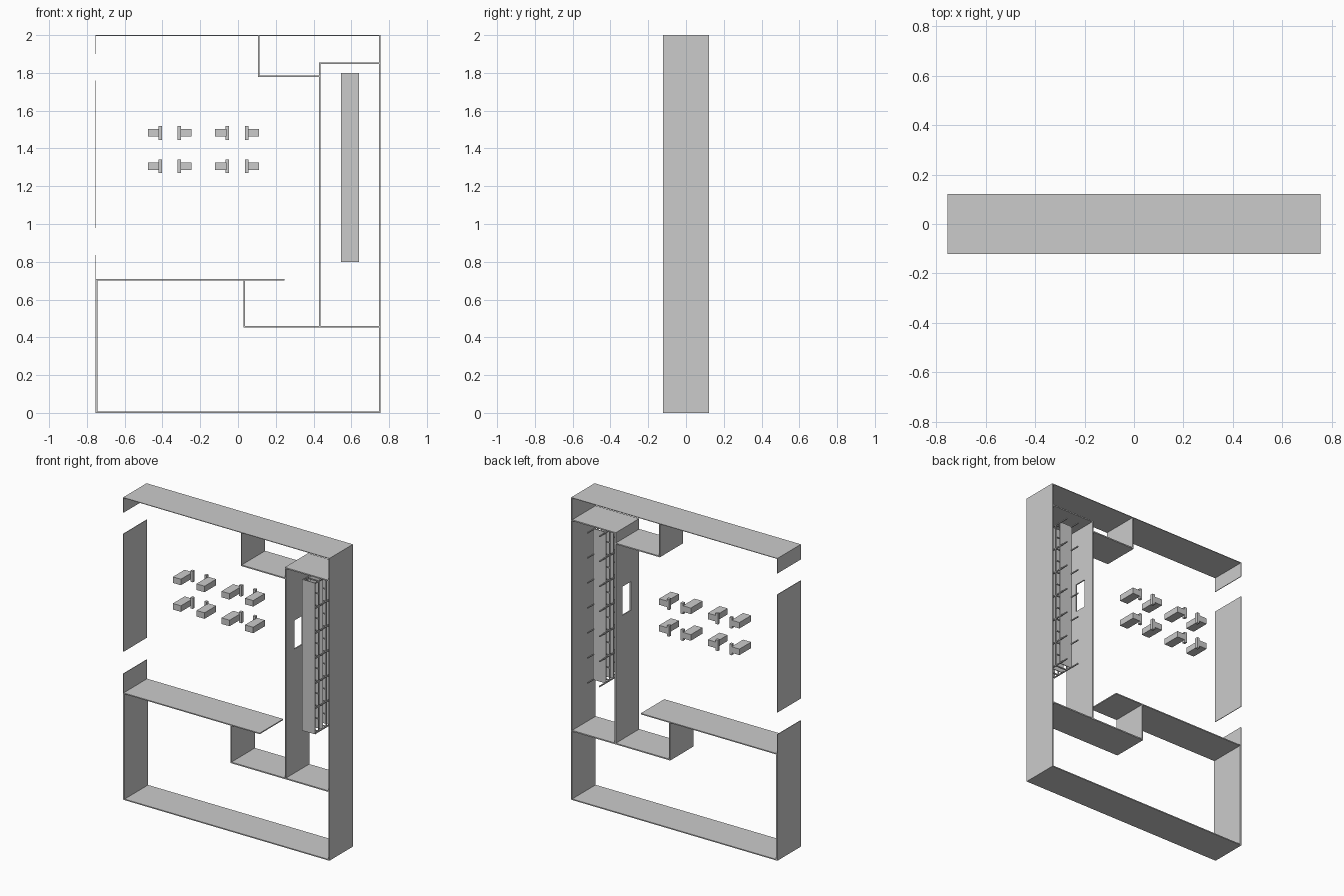
import bpy
import bmesh
from mathutils import Vector

if "Cube" in bpy.data.objects:
    bpy.data.objects.remove(bpy.data.objects["Cube"])

FRONT, BACK = -0.1225, 0.1225   # every wall spans this depth


def boxes(name, ranges):
    """One object made of boxes given as (x0, x1, y0, y1, z0, z1)."""
    bm = bmesh.new()
    for x0, x1, y0, y1, z0, z1 in ranges:
        size = Vector((x1 - x0, y1 - y0, z1 - z0))
        mid = Vector((x0 + x1, y0 + y1, z0 + z1)) / 2
        for v in bmesh.ops.create_cube(bm, size=1)["verts"]:
            v.co = v.co * size + mid
    mesh = bpy.data.meshes.new(name)
    bm.to_mesh(mesh)
    bm.free()
    ob = bpy.data.objects.new(name, mesh)
    bpy.context.collection.objects.link(ob)
    return ob


def wall(name, x0, x1, z0, z1):
    return boxes(name, [(x0, x1, FRONT, BACK, z0, z1)])


# Outer walls; the left side is broken by two openings
wall("bottom_wall", -0.755, 0.755, 0, 0.007)
wall("top_wall", -0.755, 0.755, 1.996, 2)
wall("right_wall", 0.747, 0.755, 0, 2)
wall("left_wall_thick", -0.755, -0.744, 0, 0.708)
wall("left_wall_lower", -0.755, -0.751, 0.70, 0.835)
wall("left_wall_middle", -0.755, -0.751, 0.98, 1.76)
wall("left_wall_upper", -0.755, -0.751, 1.90, 2)

# Lower room partitions
wall("lower_partition", -0.755, 0.245, 0.701, 0.708)
wall("lower_step", 0.030, 0.038, 0.453, 0.703)
wall("lower_ledge", 0.030, 0.75, 0.453, 0.461)

# Upper alcove and side room partitions
wall("alcove_side", 0.106, 0.113, 1.777, 1.998)
wall("alcove_base", 0.106, 0.432, 1.777, 1.785)
wall("side_room_top", 0.428, 0.75, 1.846, 1.854)

# Side room wall with a window
side = wall("side_room_wall", 0.428, 0.436, 0.457, 1.85)
cutter = boxes("window_cutter", [(0.40, 0.46, -0.034, 0.05, 1.28, 1.47)])
cutter.hide_render = True
cut = side.modifiers.new("window", "BOOLEAN")
cut.operation = "DIFFERENCE"
cut.solver = "EXACT"
cut.object = cutter
bpy.context.view_layer.objects.active = side
bpy.ops.object.modifier_apply(modifier=cut.name)
bpy.data.objects.remove(cutter)

# Desks, each with a thin crossbar foot on one end (side = +1 right, -1 left)
for row, z in enumerate((1.306, 1.482)):
    for col, (x, s) in enumerate(((-0.418, 1), (-0.304, -1), (-0.062, 1), (0.052, -1))):
        xs = sorted((x, x - s * 0.059))
        bar = sorted((x - s * 0.003, x + s * 0.015))
        boxes(f"desk_{row}_{col}", [(*xs, 0.0, BACK, z - 0.020, z + 0.020)])
        boxes(f"desk_bar_{row}_{col}", [(*bar, 0.103, BACK, z - 0.036, z + 0.036)])

# Storage rack: long shelves
X0, X1, Z0, Z1 = 0.545, 0.64, 0.80, 1.80
for i, y in enumerate((-0.108, -0.028, 0.052)):
    boxes(f"rack_shelf_{i}", [(X0, X1, y, y + 0.005, Z0, Z1)])

# Rack posts running through the depth, in evenly spaced pairs
T = 0.007
posts = []
for i in range(7):
    z = Z0 + i * (Z1 - Z0 - T) / 6
    for x in (X0, X1 - T):
        posts.append((x, x + T, -0.105, BACK, z, z + T))
boxes("rack_posts", posts)

# Rack rungs across the width and long rails on both sides
rungs = []
for i in range(13):
    z = Z0 + i * (Z1 - Z0 - T) / 12
    for y in (-0.07, 0.01):
        rungs.append((X0, X1, y, y + T, z, z + T))
boxes("rack_rungs", rungs)
boxes("rack_rails", [(x, x + T, y, y + T, Z0, Z1)
                     for x in (X0, X1 - T) for y in (-0.07, 0.01)])
